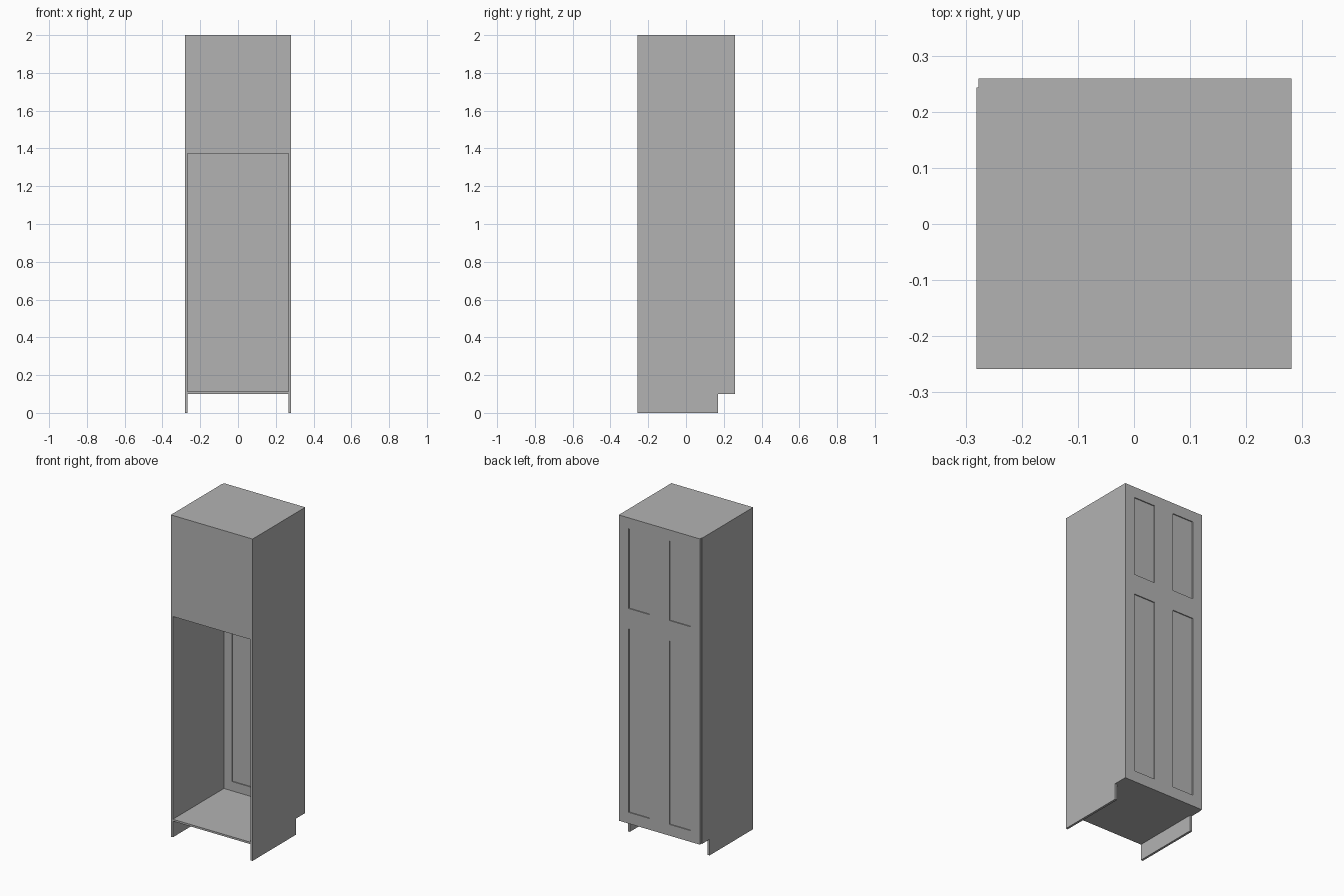
import bpy
import bmesh

cube = bpy.data.objects.get("Cube")
if cube:
    bpy.data.objects.remove(cube, do_unlink=True)

grey = bpy.data.materials.new("cabinet_grey")
grey.use_nodes = True
colour = (0.45, 0.45, 0.45, 1)
grey.diffuse_color = colour
grey.node_tree.nodes["Principled BSDF"].inputs["Base Color"].default_value = colour


def finish(name, bm):
    bmesh.ops.recalc_face_normals(bm, faces=bm.faces)
    mesh = bpy.data.meshes.new(name)
    bm.to_mesh(mesh)
    bm.free()
    mesh.materials.append(grey)
    obj = bpy.data.objects.new(name, mesh)
    bpy.context.collection.objects.link(obj)
    return obj


def add_box(bm, xs, ys, zs):
    verts = bmesh.ops.create_cube(bm, size=1)["verts"]
    for v in verts:
        for axis, (low, high) in enumerate((xs, ys, zs)):
            v.co[axis] = high if v.co[axis] > 0 else low


def box(name, xs, ys, zs):
    bm = bmesh.new()
    add_box(bm, xs, ys, zs)
    return finish(name, bm)


HALF = 0.281            # half the carcass width
BOARD = 0.014           # board thickness
BACK, FACE, OUT = -0.258, 0.243, 0.259
KICK, FLOOR, SPLIT = 0.1, 0.112, 1.372
INNER = (BOARD - HALF, HALF - BOARD)


# Side panels with a toe-kick notch under the doors
def side_panel(name, x):
    bm = bmesh.new()
    outline = [(BACK, 0), (0.17, 0), (0.17, KICK), (FACE, KICK), (FACE, 2), (BACK, 2)]
    face = bm.faces.new([bm.verts.new((x, y, z)) for y, z in outline])
    new = bmesh.ops.extrude_face_region(bm, geom=[face])["geom"]
    moved = [g for g in new if isinstance(g, bmesh.types.BMVert)]
    bmesh.ops.translate(bm, verts=moved, vec=(BOARD, 0, 0))
    finish(name, bm)


side_panel("right_side_panel", -HALF)
side_panel("left_side_panel", HALF - BOARD)

# Horizontal boards and the panel closing the upper compartment
box("floor_board", INNER, (BACK, FACE), (KICK, FLOOR))
box("middle_shelf", INNER, (BACK, FACE), (SPLIT, SPLIT + BOARD))
box("top_board", INNER, (BACK, FACE), (2 - BOARD, 2))
box("upper_closing_panel", INNER, (BACK, BACK + BOARD), (SPLIT + BOARD, 2 - BOARD))


# Framed door with a thin panel recessed on both sides
def door(name, xs, zs, panel_xs, panel_zs):
    bm = bmesh.new()
    depth = (FACE, OUT)
    add_box(bm, (xs[0], panel_xs[0]), depth, zs)
    add_box(bm, (panel_xs[1], xs[1]), depth, zs)
    add_box(bm, panel_xs, depth, (zs[0], panel_zs[0]))
    add_box(bm, panel_xs, depth, (panel_zs[1], zs[1]))
    add_box(bm, panel_xs, (FACE + 0.006, OUT - 0.006), panel_zs)
    finish(name, bm)


columns = {"right": ((-0.277, 0.001), (-0.212, -0.067)),
           "left": ((0.001, HALF), (0.068, 0.213))}
rows = {"lower": ((KICK, SPLIT), (0.17, 1.31)),
        "upper": ((SPLIT, 2), (1.437, 1.933))}
for side, (xs, panel_xs) in columns.items():
    for level, (zs, panel_zs) in rows.items():
        door(f"{level}_{side}_door", xs, zs, panel_xs, panel_zs)
